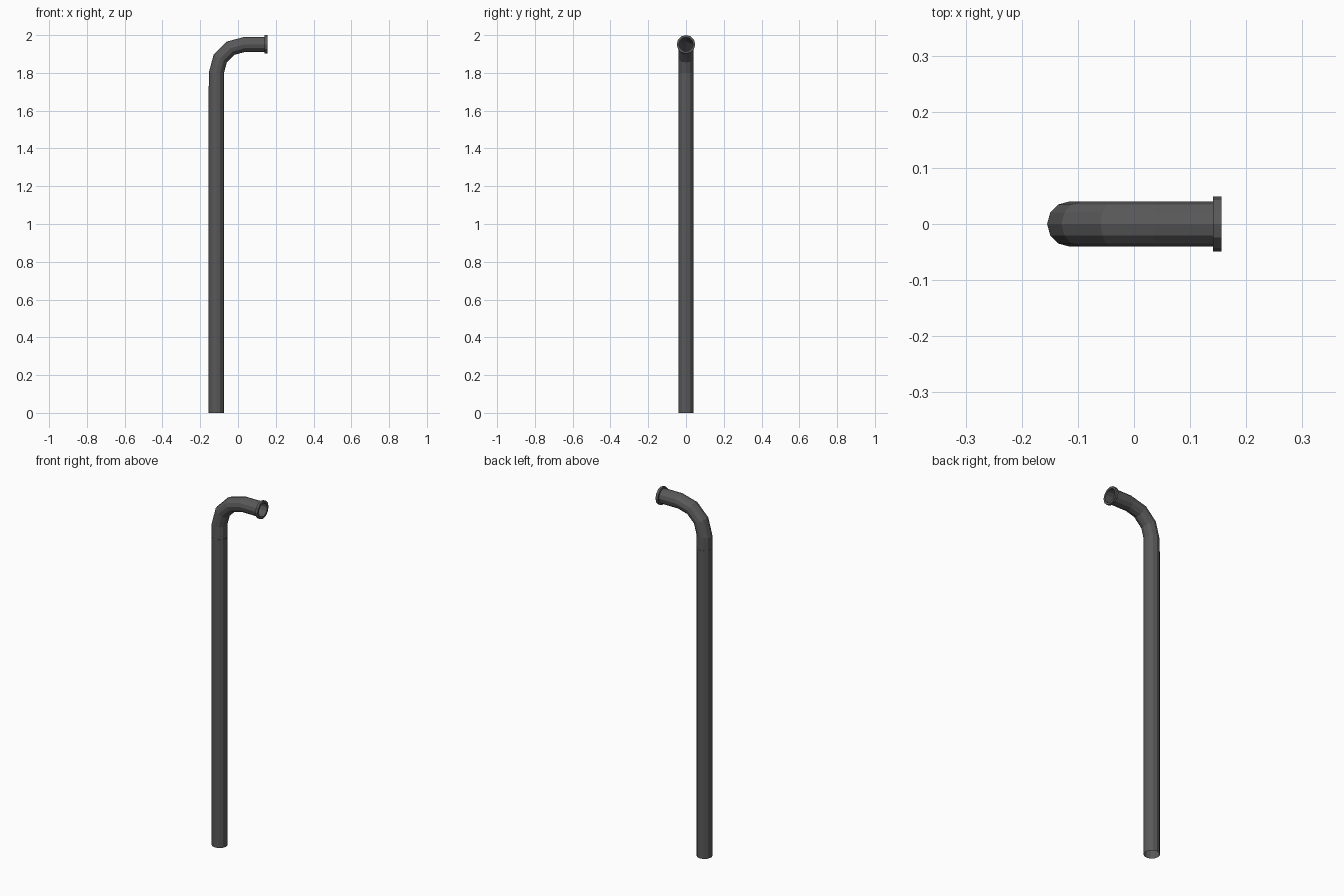
import bpy, bmesh, math
from mathutils import Vector

if "Cube" in bpy.data.objects:
    bpy.data.objects.remove(bpy.data.objects["Cube"])

SIDES = 12
PIPE_X, TOP_Z, BEND_Z = -0.1145, 1.951, 1.80
BEND_R = TOP_Z - BEND_Z

metal = bpy.data.materials.new("dark grey metal")
metal.diffuse_color = (0.10, 0.10, 0.10, 1)
metal.use_nodes = True
metal.node_tree.nodes["Principled BSDF"].inputs["Base Color"].default_value = metal.diffuse_color


def sweep(name, stations, closed=False):
    """Skin rings along stations of (x, z, tilt, radius); tilt 0 = upright, 90 = facing +x."""
    bm = bmesh.new()
    rings = []
    for x, z, tilt, r in stations:
        t = math.radians(tilt)
        out = Vector((-math.cos(t), 0, math.sin(t)))
        side = Vector((0, 1, 0))
        ring = []
        for i in range(SIDES):
            a = 2 * math.pi * i / SIDES
            ring.append(bm.verts.new(Vector((x, 0, z)) + r * (math.cos(a) * out + math.sin(a) * side)))
        rings.append(ring)
    pairs = list(zip(rings, rings[1:]))
    if closed:
        pairs.append((rings[-1], rings[0]))
    for a, b in pairs:
        for i in range(SIDES):
            j = (i + 1) % SIDES
            bm.faces.new((a[i], a[j], b[j], b[i]))
    bmesh.ops.recalc_face_normals(bm, faces=bm.faces)
    # an open tube must face outward from its axis
    if not closed:
        f = bm.faces[0] if bm.faces.ensure_lookup_table() is None else None
        axis = Vector(((stations[0][0]), 0, f.calc_center_median().z))
        if f.normal.dot(f.calc_center_median() - axis) < 0:
            bmesh.ops.reverse_faces(bm, faces=bm.faces)
    me = bpy.data.meshes.new(name)
    bm.to_mesh(me)
    bm.free()
    me.materials.append(metal)
    ob = bpy.data.objects.new(name, me)
    bpy.context.collection.objects.link(ob)
    return ob


# tall open shaft
sweep("shaft", [(PIPE_X, 0, 0, 0.041), (PIPE_X, 1.73, 0, 0.041)])

# elbow and short horizontal outlet
elbow = [(PIPE_X, 1.73, 0, 0.0403)]
for tilt in (0, 30, 60, 90):
    t = math.radians(tilt)
    elbow.append((PIPE_X + BEND_R * (1 - math.cos(t)), BEND_Z + BEND_R * math.sin(t), tilt, 0.0403))
elbow.append((0.145, TOP_Z, 90, 0.0403))
sweep("elbow", elbow)

# flange ring around the outlet mouth
sweep("flange", [(0.141, TOP_Z, 90, 0.049), (0.1555, TOP_Z, 90, 0.049),
                 (0.1555, TOP_Z, 90, 0.037), (0.141, TOP_Z, 90, 0.037)], closed=True)
